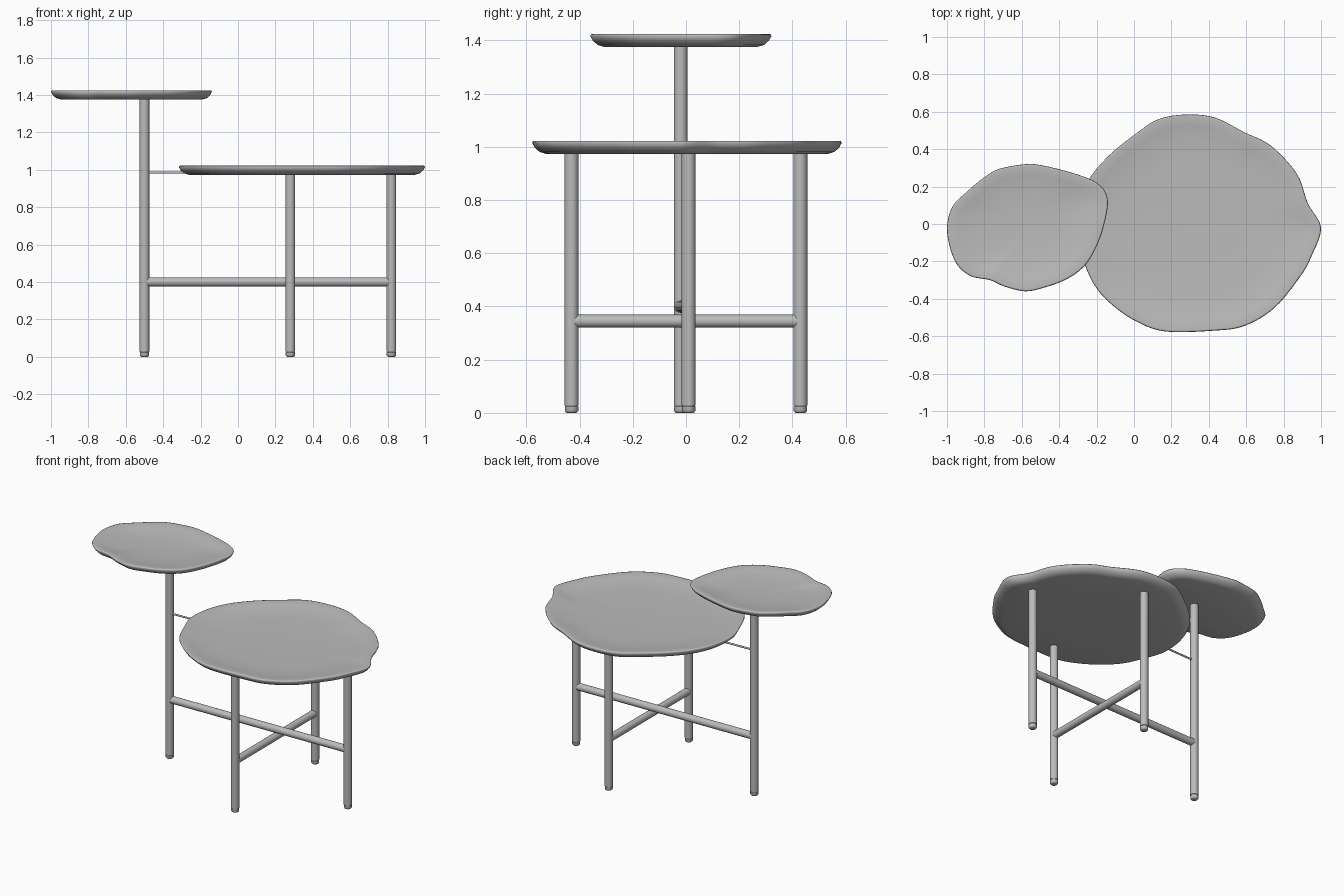
import bpy
import bmesh
import math
from mathutils import Vector

if "Cube" in bpy.data.objects:
    bpy.data.objects.remove(bpy.data.objects["Cube"], do_unlink=True)

GREY = (0.5, 0.5, 0.5, 1.0)
grey = bpy.data.materials.new("plain grey")
grey.use_nodes = True
grey.diffuse_color = GREY
grey.node_tree.nodes["Principled BSDF"].inputs["Base Color"].default_value = GREY


def add_object(name, bm, angle):
    bmesh.ops.recalc_face_normals(bm, faces=bm.faces)
    mesh = bpy.data.meshes.new(name)
    bm.to_mesh(mesh)
    bm.free()
    mesh.materials.append(grey)
    obj = bpy.data.objects.new(name, mesh)
    bpy.context.collection.objects.link(obj)
    bpy.ops.object.select_all(action="DESELECT")
    obj.select_set(True)
    bpy.context.view_layer.objects.active = obj
    bpy.ops.object.shade_smooth_by_angle(angle=math.radians(angle))
    return obj


def smooth_loop(points, steps=5):
    """Closed smooth curve through the outline points."""
    pts = [Vector(p) for p in points]
    n = len(pts)
    loop = []
    for i in range(n):
        a, b, c, d = (pts[(i + k - 1) % n] for k in range(4))
        for s in range(steps):
            t = s / steps
            loop.append(b + (c - a) * t / 2 + (a - 2.5 * b + 2 * c - d / 2) * t * t
                        + (1.5 * (b - c) + (d - a) / 2) * t ** 3)
    return loop


def dished_top(name, outline, z, centre):
    """Pebble-shaped tray: flat base, rounded rim and shallow dish."""
    loop = smooth_loop(outline)
    mid = Vector(centre)
    # inset from the rim and height of each ring, from base to dish
    rings = [(0.3, 0), (0.055, 0), (0.028, 0.008), (0.01, 0.024), (0, 0.042),
             (0.003, 0.048), (0.01, 0.049), (0.06, 0.04), (0.13, 0.031), (0.22, 0.026)]
    bm = bmesh.new()
    rows = []
    for inset, height in rings:
        row = []
        for p in loop:
            ray = p - mid
            q = mid + ray * max(0.1, 1 - inset / ray.length)
            row.append(bm.verts.new((q.x, q.y, z + height)))
        rows.append(row)
    n = len(loop)
    for low, high in zip(rows, rows[1:]):
        for i in range(n):
            j = (i + 1) % n
            bm.faces.new((low[i], low[j], high[j], high[i]))
    for row, height in ((rows[0], 0), (rows[-1], 0.024)):
        hub = bm.verts.new((mid.x, mid.y, z + height))
        for i in range(n):
            bm.faces.new((hub, row[i], row[(i + 1) % n]))
    return add_object(name, bm, 60)


def turned_rod(name, start, end, profile):
    """Round rod along start-end; profile gives (distance, radius)."""
    start, end = Vector(start), Vector(end)
    turn = (end - start).to_track_quat("Z", "Y")
    sides = 24
    bm = bmesh.new()
    rows = []
    for dist, radius in profile:
        rows.append([bm.verts.new(start + turn @ Vector((
            radius * math.cos(math.tau * k / sides),
            radius * math.sin(math.tau * k / sides), dist))) for k in range(sides)])
    for low, high in zip(rows, rows[1:]):
        for i in range(sides):
            j = (i + 1) % sides
            bm.faces.new((low[i], low[j], high[j], high[i]))
    bm.faces.new(rows[0])
    bm.faces.new(rows[-1])
    return add_object(name, bm, 40)


def bar(name, start, end, radius):
    length = (Vector(end) - Vector(start)).length
    return turned_rod(name, start, end, [(0, radius), (length, radius)])


def leg(name, x, y, top):
    # foot cap with a rounded bottom, thin groove, then the tube
    turned_rod(name, (x, y, 0), (x, y, top),
               [(0, 0.018), (0.003, 0.022), (0.008, 0.025), (0.024, 0.025),
                (0.025, 0.023), (0.027, 0.023), (0.028, 0.026), (top, 0.026)])


# Tops
large_outline = [
    (1, -.02), (.93, .11), (.87, .27), (.73, .42), (.59, .49), (.43, .57),
    (.27, .585), (.13, .56), (.02, .49), (-.13, .37), (-.24, .24), (-.3, .1),
    (-.315, -.06), (-.27, -.2), (-.21, -.33), (-.12, -.43), (.01, -.52),
    (.17, -.575), (.43, -.57), (.59, -.545), (.75, -.45), (.89, -.28), (.95, -.17)]
small_outline = [
    (-.14, .1), (-.155, .175), (-.2, .22), (-.26, .25), (-.37, .285), (-.5, .315),
    (-.58, .32), (-.72, .295), (-.8, .25), (-.89, .175), (-.97, .095), (-1, -.02),
    (-.98, -.14), (-.94, -.225), (-.87, -.28), (-.77, -.3), (-.69, -.335),
    (-.58, -.36), (-.48, -.34), (-.37, -.3), (-.28, -.24), (-.22, -.16), (-.17, -.04)]
dished_top("large_top", large_outline, 0.973, (0.32, 0))
dished_top("small_top", small_outline, 1.375, (-0.56, -0.01))

# Legs
leg("tall_leg", -0.5, -0.02, 1.38)
leg("left_leg", 0.82, 0.01, 0.98)
leg("front_leg", 0.28, -0.43, 0.98)
leg("back_leg", 0.28, 0.43, 0.98)

# Stretchers and the thin brace under the large top
bar("long_stretcher", (-0.5, -0.02, 0.4), (0.82, 0.01, 0.4), 0.024)
bar("cross_stretcher", (0.28, -0.43, 0.345), (0.28, 0.43, 0.345), 0.024)
bar("thin_brace", (-0.5, -0.02, 0.985), (-0.2, -0.01, 0.985), 0.006)
